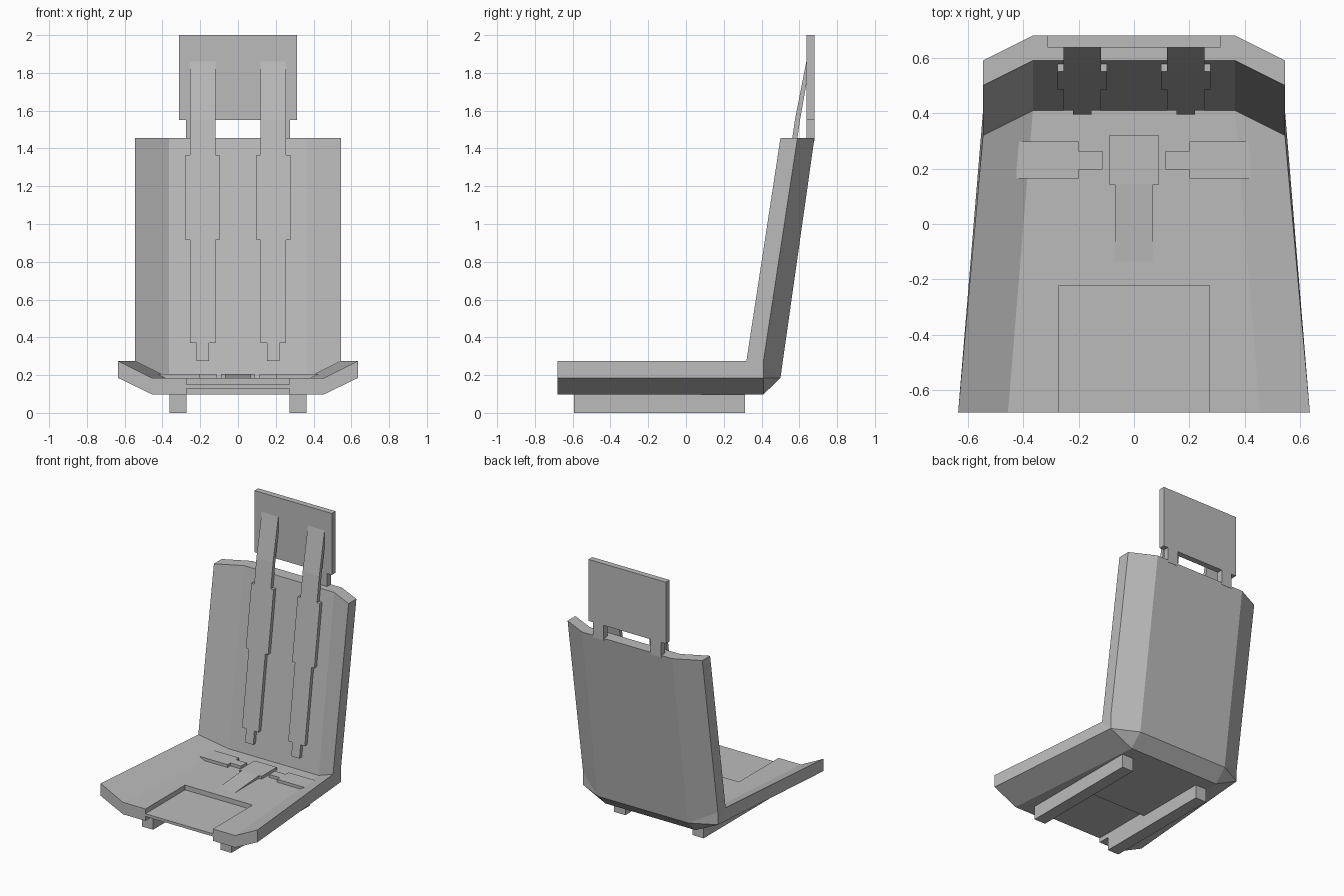
import bpy
import bmesh

if "Cube" in bpy.data.objects:
    bpy.data.objects.remove(bpy.data.objects["Cube"], do_unlink=True)

grey = bpy.data.materials.new("plain grey")
grey.use_nodes = True
grey.diffuse_color = (0.5, 0.5, 0.5, 1)
grey.node_tree.nodes["Principled BSDF"].inputs["Base Color"].default_value = (0.5, 0.5, 0.5, 1)


def finish(name, bm):
    bmesh.ops.recalc_face_normals(bm, faces=bm.faces)
    mesh = bpy.data.meshes.new(name)
    bm.to_mesh(mesh)
    bm.free()
    mesh.materials.append(grey)
    obj = bpy.data.objects.new(name, mesh)
    bpy.context.collection.objects.link(obj)
    return obj


def add_prism(bm, profile, x0, x1):
    """Extrude a (y, z) profile from x0 to x1."""
    rings = [[bm.verts.new((x, y, z)) for y, z in profile] for x in (x0, x1)]
    bm.faces.new(rings[0])
    bm.faces.new(rings[1])
    for i in range(len(profile)):
        j = (i + 1) % len(profile)
        bm.faces.new((rings[0][i], rings[0][j], rings[1][j], rings[1][i]))


def prism(name, profile, x0, x1):
    bm = bmesh.new()
    add_prism(bm, profile, x0, x1)
    return finish(name, bm)


def box(name, x0, x1, y0, y1, z0, z1):
    return prism(name, [(y0, z0), (y1, z0), (y1, z1), (y0, z1)], x0, x1)


# Dished seat and backrest shell: rings of outer/inner points, joined in a bent loft
def ring(bm, wo, wi, top_out, top_in, low_in, low_out):
    half = [(wo, top_out), (wi, top_in)]
    low = [(wo, low_out), (wi, low_in)]
    pts = [(-w, p) for w, p in half] + [(w, p) for w, p in reversed(half)]
    pts += [(w, p) for w, p in low] + [(-w, p) for w, p in reversed(low)]
    return [bm.verts.new((x, p[0], p[1])) for x, p in pts]


bm = bmesh.new()
rings = [
    ring(bm, 0.635, 0.455, (-0.68, 0.275), (-0.68, 0.185), (-0.68, 0.098), (-0.68, 0.185)),
    ring(bm, 0.545, 0.365, (0.32, 0.275), (0.41, 0.185), (0.41, 0.098), (0.41, 0.185)),
    ring(bm, 0.545, 0.365, (0.32, 0.275), (0.41, 0.185), (0.50, 0.185), (0.41, 0.275)),
    ring(bm, 0.545, 0.365, (0.50, 1.455), (0.59, 1.455), (0.68, 1.455), (0.59, 1.455)),
]
bm.faces.new(rings[0])
bm.faces.new(rings[-1])
for a, b in zip(rings, rings[1:]):
    for i in range(8):
        j = (i + 1) % 8
        bm.faces.new((a[i], a[j], b[j], b[i]))
for outer, inner in ((4, 5), (7, 6)):
    bmesh.ops.connect_verts(bm, verts=[rings[1][outer], rings[2][inner]])
bmesh.ops.remove_doubles(bm, verts=bm.verts, dist=0.0001)
shell = finish("seat_shell", bm)

# Front recess, cut from above and below
for name, z0, z1 in (("upper_cutter", 0.15, 0.4), ("lower_cutter", 0.0, 0.13)):
    cutter = box(name, -0.273, 0.273, -0.8, -0.222, z0, z1)
    cutter.hide_render = True
    mod = shell.modifiers.new(name, "BOOLEAN")
    mod.operation = "DIFFERENCE"
    mod.solver = "EXACT"
    mod.object = cutter
    bpy.context.view_layer.objects.active = shell
    bpy.ops.object.modifier_apply(modifier=name)
    bpy.data.objects.remove(cutter, do_unlink=True)

# Headrest
box("headrest", -0.313, 0.313, 0.637, 0.68, 1.55, 2.0)


def back_y(z):
    """Front surface of the backrest at height z."""
    return 0.41 + 0.1417 * (z - 0.185)


def strap_profile(z0, z1):
    return [(back_y(z0) - 0.027, z0), (back_y(z1) - 0.027, z1),
            (back_y(z1) + 0.004, z1), (back_y(z0) + 0.004, z0)]


for side, s in (("left", 1), ("right", -1)):
    # Headrest post and floor runner
    box(side + "_headrest_post", s * 0.19, s * 0.275, 0.637, 0.68, 1.44, 1.55)
    box(side + "_runner", s * 0.272, s * 0.362, -0.593, 0.313, 0.0, 0.1)

    # Shoulder strap: tab, lower webbing, pad, and upper webbing bent to the headrest
    bm = bmesh.new()
    c = s * 0.187
    for half, z0, z1 in ((0.033, 0.275, 0.37), (0.067, 0.37, 0.915), (0.09, 0.915, 1.365)):
        add_prism(bm, strap_profile(z0, z1), c - half, c + half)
    upper = [(back_y(1.365) - 0.027, 1.365), (back_y(1.55) - 0.027, 1.55), (0.637, 1.86),
             (0.637, 1.74), (back_y(1.55), 1.55), (back_y(1.365), 1.365)]
    add_prism(bm, upper, c - 0.067, c + 0.067)
    finish(side + "_shoulder_strap", bm)

    # Lap strap with its tab
    box(side + "_lap_strap", s * 0.20, s * 0.425, 0.165, 0.297, 0.18, 0.206)
    box(side + "_lap_tab", s * 0.113, s * 0.20, 0.197, 0.263, 0.18, 0.206)

# Centre buckle and its strap sinking into the seat
box("centre_buckle", -0.09, 0.09, 0.143, 0.32, 0.18, 0.206)
prism("centre_strap", [(-0.135, 0.185), (0.143, 0.206), (0.143, 0.18), (-0.135, 0.18)], -0.068, 0.068)
